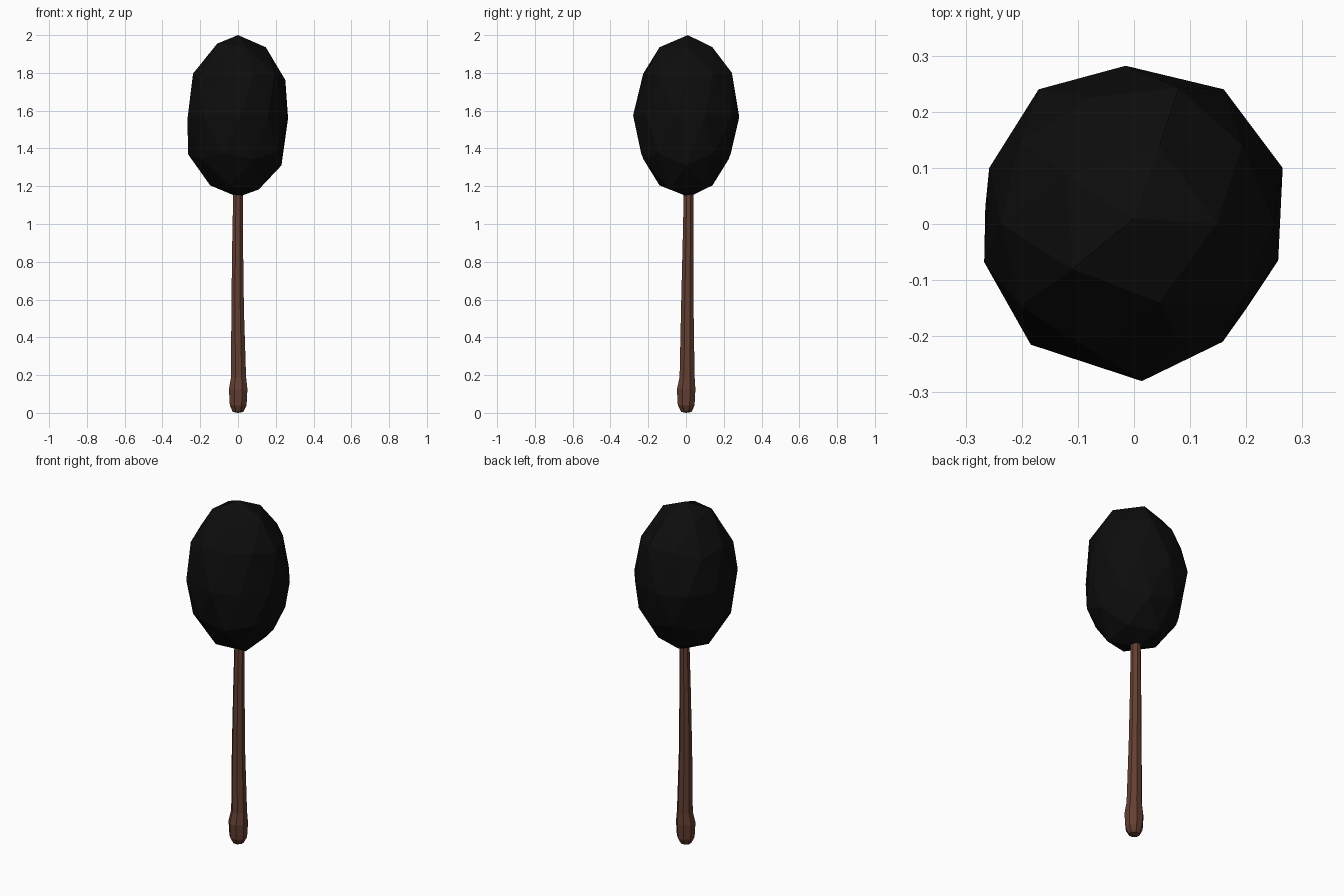
import bpy, bmesh, math
from mathutils import Vector

if "Cube" in bpy.data.objects:
    bpy.data.objects.remove(bpy.data.objects["Cube"])


def material(name, rgb):
    m = bpy.data.materials.new(name)
    m.diffuse_color = (*rgb, 1)
    m.use_nodes = True
    m.node_tree.nodes["Principled BSDF"].inputs["Base Color"].default_value = m.diffuse_color
    return m


def finish(bm, name, mat):
    bmesh.ops.recalc_face_normals(bm, faces=bm.faces)
    me = bpy.data.meshes.new(name)
    bm.to_mesh(me)
    bm.free()
    me.materials.append(mat)
    ob = bpy.data.objects.new(name, me)
    bpy.context.collection.objects.link(ob)
    return ob


black = material("soft black", (0.004, 0.004, 0.004))
brown = material("dark wood brown", (0.125, 0.05, 0.032))

# Head: faceted, slightly uneven egg
bm = bmesh.new()
bmesh.ops.create_icosphere(bm, subdivisions=2, radius=1)
for v in bm.verts:
    v.co = Vector((v.co.x * 0.28, v.co.y * 0.28, 1.57 + v.co.z * 0.43))
bm.verts.ensure_lookup_table()
# hand-moved corners along the visible outlines
moved = [
    (0.0, 0.01, 2.0), (0.0, 0.015, 1.143),
    (0.265, 0.1, 1.56), (0.16, 0.24, 1.57), (-0.015, 0.282, 1.567),
    (-0.17, 0.24, 1.57), (-0.258, 0.1, 1.57), (-0.267, -0.068, 1.56),
    (-0.184, -0.215, 1.57), (0.014, -0.28, 1.575), (0.158, -0.21, 1.57),
    (0.257, -0.065, 1.57), (-0.265, 0.03, 1.37), (0.23, 0.0, 1.31),
    (0.08, -0.21, 1.79), (0.08, 0.243, 1.8), (-0.11, -0.08, 1.955),
    (0.11, -0.085, 1.183),
]
targets = [(min(bm.verts, key=lambda v: (v.co - Vector(p)).length), Vector(p)) for p in moved]
for v, p in targets:
    v.co = p
finish(bm, "head", black)

# Stick: eight-sided, flared grip at the foot, leaning slightly
N = 8
profile = [  # z, radius, centre x, centre y
    (0.005, 0.030, 0.0, 0.002), (0.04, 0.048, 0.001, 0.001),
    (0.125, 0.053, 0.001, 0.001), (0.19, 0.043, 0.003, 0.006),
    (0.55, 0.036, -0.002, 0.007), (0.9, 0.031, -0.002, 0.011),
    (1.24, 0.027, 0.001, 0.015),
]
bm = bmesh.new()
rings = []
for z, r, cx, cy in profile:
    rings.append([bm.verts.new((cx + r * math.cos(math.tau * (i + 0.5) / N),
                                cy + r * math.sin(math.tau * (i + 0.5) / N), z))
                  for i in range(N)])
for a, b in zip(rings, rings[1:]):
    for i in range(N):
        j = (i + 1) % N
        bm.faces.new((a[i], a[j], b[j], b[i]))
tip = bm.verts.new((0, 0.002, 0))
for i in range(N):
    bm.faces.new((rings[0][(i + 1) % N], rings[0][i], tip))
bm.faces.new(rings[-1])
finish(bm, "stick", brown)
